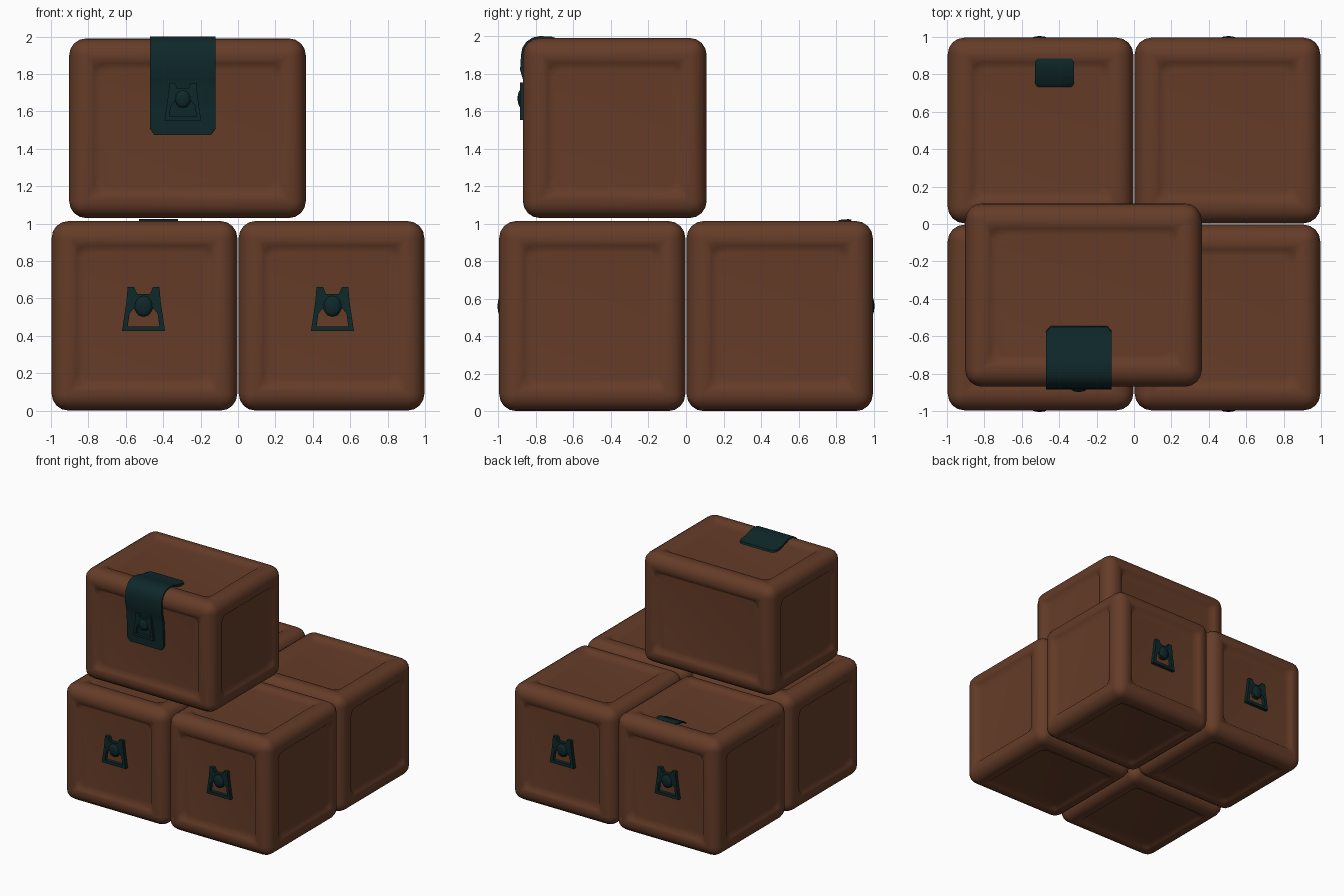
import bpy, bmesh, math
from mathutils import Vector

cube = bpy.data.objects.get("Cube")
if cube:
    bpy.data.objects.remove(cube, do_unlink=True)


def material(name, rgb):
    m = bpy.data.materials.new(name)
    m.use_nodes = True
    m.diffuse_color = (*rgb, 1)
    bsdf = m.node_tree.nodes["Principled BSDF"]
    bsdf.inputs["Base Color"].default_value = (*rgb, 1)
    bsdf.inputs["Roughness"].default_value = 0.8
    return m


BROWN = material("brown wood", (0.13, 0.045, 0.021))
TEAL = material("dark teal", (0.0045, 0.021, 0.023))


def finish(bm, name, mat, angle=50):
    bmesh.ops.recalc_face_normals(bm, faces=bm.faces)
    mesh = bpy.data.meshes.new(name)
    bm.to_mesh(mesh)
    bm.free()
    ob = bpy.data.objects.new(name, mesh)
    bpy.context.collection.objects.link(ob)
    mesh.materials.append(mat)
    bpy.ops.object.select_all(action='DESELECT')
    ob.select_set(True)
    bpy.context.view_layer.objects.active = ob
    bpy.ops.object.shade_smooth_by_angle(angle=math.radians(angle))
    return ob


# Rounded crate with a sunken, round-cornered panel on all six sides
def crate(name, centre, size):
    bm = bmesh.new()
    bmesh.ops.create_cube(bm, size=1)
    bmesh.ops.scale(bm, vec=size, verts=bm.verts)
    bmesh.ops.translate(bm, vec=centre, verts=bm.verts)
    bmesh.ops.bevel(bm, geom=bm.edges[:], offset=0.09, segments=4,
                    profile=0.5, affect='EDGES')
    sides = sorted(bm.faces, key=lambda f: f.calc_area())[-6:]
    bmesh.ops.inset_individual(bm, faces=sides, thickness=0.06)
    outer = {v for f in sides for v in f.verts}
    bmesh.ops.inset_individual(bm, faces=sides, thickness=0.05, depth=-0.04)
    inner = {v for f in sides for v in f.verts}
    corners = [e for e in bm.edges
               if len(inner.intersection(e.verts)) == 1
               and len((outer - inner).intersection(e.verts)) == 1]
    bmesh.ops.bevel(bm, geom=corners, offset=0.045, segments=3,
                    profile=0.5, affect='EDGES')
    ob = finish(bm, name, BROWN)
    ob.modifiers.new("even shading", 'WEIGHTED_NORMAL').keep_sharp = True


# Latch: mirrored half outline, extruded, with a domed tongue
HALF = [(0, .085), (.035, .085), (.05, .12), (.085, .12), (.092, .04),
        (.115, -.115), (0, -.115), (0, -.09), (.085, -.09), (.075, -.02),
        (.045, .015), (.03, -.03), (0, -.04)]


def latch(name, location, turn=0, scale=1):
    bm = bmesh.new()
    for side in (1, -1):
        face = bm.faces.new([bm.verts.new((side * x, 0, z)) for x, z in HALF])
        ext = bmesh.ops.extrude_face_region(bm, geom=[face])
        verts = [g for g in ext["geom"] if isinstance(g, bmesh.types.BMVert)]
        bmesh.ops.translate(bm, vec=(0, -0.03, 0), verts=verts)
    dome = bmesh.ops.create_uvsphere(bm, u_segments=12, v_segments=8, radius=1)
    for v in dome["verts"]:
        v.co = Vector((v.co.x * .05, v.co.y * .02 - .025, v.co.z * .055 + .02))
    ob = finish(bm, name, TEAL, 35)
    ob.location = location
    ob.rotation_euler.z = turn
    ob.scale = (scale,) * 3


# Strap: a ribbon following (y, z) points, narrowed at its ends
def strap(name, x, path, half):
    bm = bmesh.new()
    rows = []
    for i, (y, z) in enumerate(path):
        w = half * (0.86 if i in (0, len(path) - 1) else 1)
        rows.append([bm.verts.new((x + s * w, y, z)) for s in (-1, 1)])
    for a, b in zip(rows, rows[1:]):
        bm.faces.new((a[0], a[1], b[1], b[0]))
    # Thicken toward the crate below
    ext = bmesh.ops.extrude_face_region(bm, geom=bm.faces[:])
    verts = [g for g in ext["geom"] if isinstance(g, bmesh.types.BMVert)]
    mid = Vector((x, path[-1][0] + 0.5 * (1 if path[-1][0] < 0 else -1),
                  path[0][1] - 0.5))
    for v in verts:
        d = Vector((0, mid.y - v.co.y, mid.z - v.co.z)).normalized()
        v.co += d * 0.025
    finish(bm, name, TEAL)


# Four lower crates and one wide crate on top
for xs, xname in ((-1, "right"), (1, "left")):
    for ys, yname in ((-1, "front"), (1, "back")):
        crate(f"{yname}_{xname}_crate", (xs * .5, ys * .5, .507),
              (.993, .993, 1.013))
        latch(f"{yname}_{xname}_latch", (xs * .505, ys * .96, .54),
              math.pi if ys > 0 else 0)
crate("top_crate", (-.27, -.38, 1.51), (1.265, .98, .96))

# Strap wrapping over the top crate's front edge, with its buckle
bend = [(-.78 - .1 * math.sin(a), 1.9 + .1 * math.cos(a))
        for a in [math.pi / 8 * i for i in range(5)]]
strap("top_crate_strap", -.295,
      [(-.55, 1.965), (-.58, 1.967), (-.65, 1.975), (-.72, 1.998)] + bend
      + [(-.885, 1.82), (-.87, 1.77), (-.862, 1.7), (-.856, 1.51),
         (-.855, 1.475)], .175)
latch("top_crate_buckle", (-.295, -.86, 1.65), 0, .85)

# Loose strap end on the back right crate
strap("back_crate_strap_end", -.425,
      [(.885, 1.02), (.865, 1.024), (.82, 1.02), (.77, .995), (.75, .99)],
      .105)
